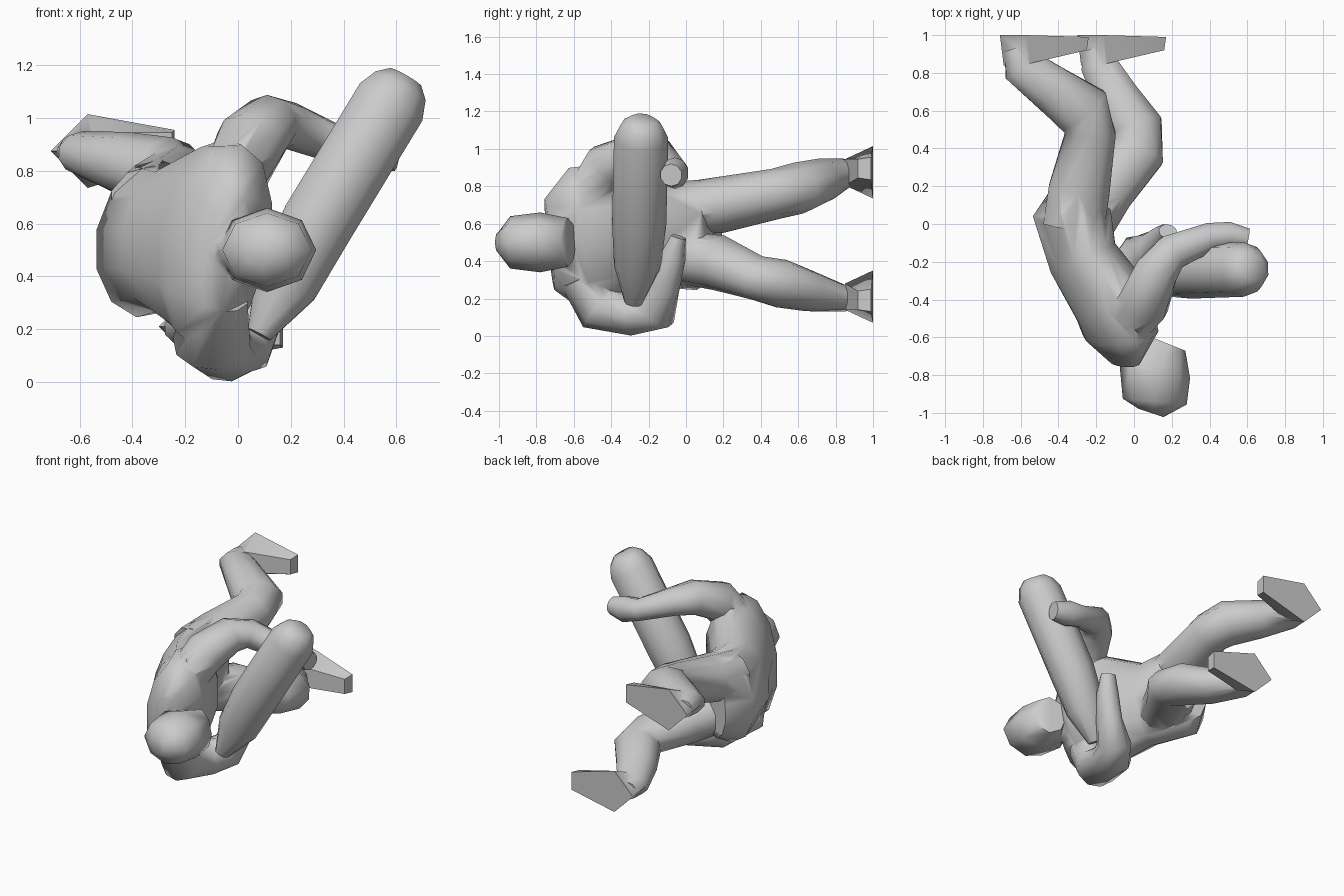
import bpy, bmesh, math
from mathutils import Vector

if "Cube" in bpy.data.objects:
    bpy.data.objects.remove(bpy.data.objects["Cube"])


def skin(name, bm, rings):
    """Bridge consecutive vertex rings, cap both ends, make the object."""
    for a, b in zip(rings, rings[1:]):
        for k in range(len(a)):
            j = (k + 1) % len(a)
            bm.faces.new((a[k], a[j], b[j], b[k]))
    bm.faces.new(rings[0])
    bm.faces.new(rings[-1])
    bmesh.ops.recalc_face_normals(bm, faces=bm.faces)
    mesh = bpy.data.meshes.new(name)
    bm.to_mesh(mesh)
    bm.free()
    ob = bpy.data.objects.new(name, mesh)
    bpy.context.collection.objects.link(ob)
    return ob


def loft(name, stations, hint=(0, 0, 1), n=10):
    """Oval rings along a path; each station is x, y, z, half width along hint, half depth."""
    bm = bmesh.new()
    pts = [Vector(s[:3]) for s in stations]
    rings = []
    for i, s in enumerate(stations):
        t = (pts[min(i + 1, len(pts) - 1)] - pts[max(i - 1, 0)]).normalized()
        u = Vector(hint)
        u = (u - t * u.dot(t)).normalized()
        v = t.cross(u)
        angles = [2 * math.pi * k / n for k in range(n)]
        rings.append([bm.verts.new(pts[i] + u * s[3] * math.cos(a) + v * s[4] * math.sin(a))
                      for a in angles])
    return skin(name, bm, rings)


def foot(name, heel_x, z, toe_dz):
    """Wedge foot with its flat sole on y = 1 and toes toward +x."""
    bm = bmesh.new()
    rings = []
    # sole, then upper: heel, ball and toe as x, y and half width
    for heel, ball, toe in (((0, 1), (.14, 1, .14), (.47, .99, .06)),
                            ((.02, .84), (.16, .85, .07), (.46, .92, .05))):
        loop = [(heel[0], heel[1], 0), ball, (toe[0], toe[1], toe_dz + toe[2]),
                (toe[0], toe[1], toe_dz - toe[2]), (ball[0], ball[1], -ball[2])]
        rings.append([bm.verts.new((heel_x + p[0], p[1], z + p[2])) for p in loop])
    return skin(name, bm, rings)


def smooth(ob, angle):
    bpy.ops.object.select_all(action='DESELECT')
    ob.select_set(True)
    bpy.context.view_layer.objects.active = ob
    bpy.ops.object.shade_smooth_by_angle(angle=math.radians(angle))


# torso, lying on its side and facing +x
body = loft("body", [
    (-.30, .15, .54, .24, .14), (-.33, .06, .54, .30, .21), (-.27, -.18, .54, .28, .19),
    (-.11, -.42, .54, .39, .21), (-.07, -.58, .51, .40, .19), (-.05, -.73, .49, .25, .07),
], hint=(.17, 0, .9), n=12)

# neck and head
neck = loft("neck", [(-.05, -.62, .5, .12, .12), (.09, -.76, .5, .10, .10)])
head = loft("head", [
    (.09, -1, .5, .06, .07), (.11, -.94, .5, .14, .17),
    (.11, -.78, .5, .16, .19), (.17, -.63, .5, .13, .11),
], n=8)

# upper arm reaching over the bolster
upper_arm = loft("upper_side_arm", [
    (-.04, -.54, .72, .12, .12), (.05, -.42, .91, .13, .14), (.12, -.25, .98, .11, .12),
    (.20, -.15, .97, .09, .10), (.40, -.07, .89, .07, .08), (.50, -.06, .87, .085, .075),
    (.60, -.08, .86, .06, .06),
])

# lower arm bent under the bolster
lower_arm = loft("lower_side_arm", [
    (-.08, -.56, .32, .12, .12), (-.10, -.47, .15, .15, .13), (-.05, -.28, .11, .13, .11),
    (.03, -.16, .14, .11, .12), (.10, -.13, .27, .08, .10), (.16, -.07, .42, .07, .07),
    (.18, -.04, .53, .05, .04),
], hint=(1, -.2, -.1))

# legs and feet
upper_leg = loft("upper_side_leg", [
    (-.32, -.02, .68, .14, .17), (-.29, .18, .70, .15, .17), (-.23, .48, .76, .135, .14),
    (-.27, .60, .79, .14, .16), (-.44, .72, .83, .12, .13), (-.60, .84, .87, .08, .11),
    (-.63, .93, .87, .06, .06),
])
lower_leg = loft("lower_side_leg", [
    (-.27, -.02, .42, .14, .16), (-.15, .18, .39, .15, .16), (.02, .38, .31, .12, .15),
    (.01, .51, .28, .13, .15), (-.09, .66, .24, .11, .13), (-.19, .85, .20, .07, .10),
    (-.21, .93, .20, .06, .06),
])
upper_foot = foot("upper_side_foot", -.71, .875, .02)
lower_foot = foot("lower_side_foot", -.30, .21, -.02)

# fuse the limbs into one skin
for part in (neck, head, upper_arm, lower_arm, upper_leg, lower_leg, upper_foot, lower_foot):
    mod = body.modifiers.new("fuse", 'BOOLEAN')
    mod.operation = 'UNION'
    mod.solver = 'EXACT'
    mod.object = part
    bpy.context.view_layer.objects.active = body
    bpy.ops.object.modifier_apply(modifier=mod.name)
    bpy.data.objects.remove(part)
smooth(body, 65)

# padded bolster hugged by both arms
bolster = loft("bolster", [
    (.08, -.28, .18, .05, .05), (.18, -.26, .37, .125, .13), (.30, -.25, .60, .145, .145),
    (.58, -.24, 1.06, .145, .145), (.615, -.235, 1.12, .115, .115),
    (.635, -.23, 1.155, .07, .07),
], hint=(0, 1, 0))
smooth(bolster, 60)
